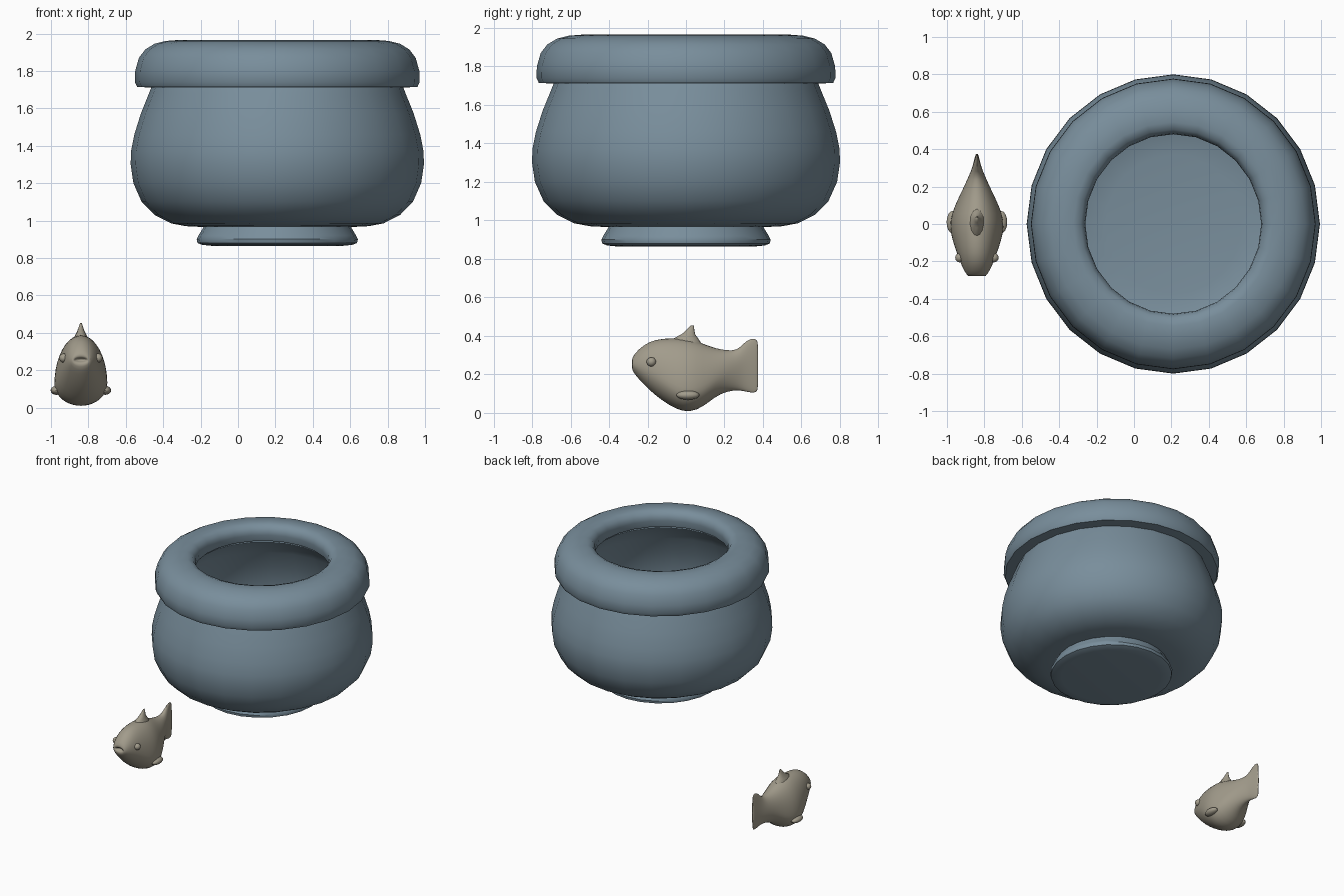
import bpy, bmesh, math
from mathutils import Vector

if "Cube" in bpy.data.objects:
    bpy.data.objects.remove(bpy.data.objects["Cube"])


def material(name, rgb):
    m = bpy.data.materials.new(name)
    m.diffuse_color = (*rgb, 1)
    m.use_nodes = True
    m.node_tree.nodes["Principled BSDF"].inputs["Base Color"].default_value = m.diffuse_color
    return m


BLUE = material("blue_grey", (0.19, 0.27, 0.33))
TAN = material("tan", (0.36, 0.33, 0.26))


def finish(name, bm, mat, angle=40):
    bmesh.ops.recalc_face_normals(bm, faces=bm.faces)
    me = bpy.data.meshes.new(name)
    bm.to_mesh(me)
    bm.free()
    me.materials.append(mat)
    ob = bpy.data.objects.new(name, me)
    bpy.context.collection.objects.link(ob)
    bpy.ops.object.select_all(action='DESELECT')
    ob.select_set(True)
    bpy.context.view_layer.objects.active = ob
    bpy.ops.object.shade_smooth_by_angle(angle=math.radians(angle))
    return ob


def skin(bm, rings, cap_ends=False, closed=False):
    """Bridge a list of equal-length vertex loops."""
    n = len(rings[0])
    pairs = list(zip(rings, rings[1:])) + ([(rings[-1], rings[0])] if closed else [])
    for a, b in pairs:
        for i in range(n):
            j = (i + 1) % n
            bm.faces.new((a[i], a[j], b[j], b[i]))
    if cap_ends:
        bm.faces.new(rings[0])
        bm.faces.new(rings[-1])


def lathe(name, profile, mat, closed=False, sides=24):
    bm = bmesh.new()
    rings = []
    for r, z in profile:
        rings.append([bm.verts.new((0.21 + 0.98 * r * math.cos(2 * math.pi * i / sides),
                                    r * math.sin(2 * math.pi * i / sides), z))
                      for i in range(sides)])
    skin(bm, rings, cap_ends=not closed, closed=closed)
    return finish(name, bm, mat)


# Bowl: outer wall up, over the lip, inner wall down to the floor
lathe("bowl", [
    (0.40, 0.965), (0.50, 0.97), (0.58, 0.985), (0.67, 1.03), (0.74, 1.10), (0.785, 1.20),
    (0.80, 1.30), (0.798, 1.37), (0.78, 1.46), (0.745, 1.57), (0.70, 1.68), (0.66, 1.78),
    (0.62, 1.83), (0.52, 1.84), (0.51, 1.82), (0.58, 1.79), (0.64, 1.68), (0.70, 1.54),
    (0.74, 1.38), (0.74, 1.28), (0.70, 1.16), (0.62, 1.07), (0.52, 1.02), (0.37, 1.0)], BLUE)

# Foot ring
lathe("foot", [(0.40, 0.975), (0.405, 0.96), (0.43, 0.92), (0.44, 0.90), (0.435, 0.88),
               (0.41, 0.87), (0.36, 0.865)], BLUE)

# Rolled rim overhanging the bowl
lathe("rim", [
    (0.48, 1.89), (0.485, 1.92), (0.505, 1.95), (0.545, 1.965), (0.61, 1.96), (0.67, 1.945),
    (0.72, 1.915), (0.755, 1.87), (0.775, 1.80), (0.777, 1.74), (0.765, 1.715),
    (0.68, 1.71), (0.66, 1.76), (0.60, 1.82), (0.49, 1.84)], BLUE, closed=True)

# Fish body with tail: (y, bottom z, top z, widest z, half width)
FX = -0.84
stations = [
    (-0.255, 0.248, 0.262, 0.255, 0.022), (-0.278, 0.243, 0.267, 0.255, 0.036),
    (-0.283, 0.222, 0.285, 0.25, 0.046), (-0.25, 0.180, 0.33, 0.25, 0.070),
    (-0.19, 0.115, 0.375, 0.23, 0.096), (-0.12, 0.060, 0.390, 0.18, 0.121),
    (-0.05, 0.016, 0.392, 0.13, 0.143), (0.02, 0.000, 0.388, 0.12, 0.146),
    (0.09, 0.030, 0.363, 0.13, 0.123), (0.15, 0.082, 0.338, 0.18, 0.094),
    (0.21, 0.110, 0.326, 0.22, 0.065), (0.265, 0.117, 0.325, 0.23, 0.040),
    (0.30, 0.112, 0.365, 0.24, 0.026), (0.34, 0.102, 0.393, 0.24, 0.015),
    (0.37, 0.105, 0.383, 0.24, 0.008), (0.375, 0.13, 0.36, 0.24, 0.004)]
bm = bmesh.new()
rings = []
for y, zb, zt, zm, w in stations:
    ring = []
    for i in range(20):
        a = 2 * math.pi * i / 20
        s = math.sin(a)
        ring.append(bm.verts.new((FX + w * math.cos(a), y,
                                  zm + s * ((zt - zm) if s > 0 else (zm - zb)))))
    rings.append(ring)
skin(bm, rings, cap_ends=True)
fish = finish("fish_body", bm, TAN, 80)
fish.modifiers.new("smooth", 'SUBSURF').levels = 1

# Dorsal fin: shrinking oval sections leaning backwards (z, y centre, half length, half width)
bm = bmesh.new()
rings = [[bm.verts.new((FX + w * math.cos(math.pi * i / 6), yc + l * math.sin(math.pi * i / 6), z))
          for i in range(12)]
         for z, yc, l, w in [(0.355, 0.0, 0.085, 0.045), (0.388, 0.0, 0.062, 0.03),
                             (0.41, 0.013, 0.034, 0.019), (0.435, 0.025, 0.018, 0.010),
                             (0.453, 0.032, 0.009, 0.004)]]
skin(bm, rings, cap_ends=True)
finish("dorsal_fin", bm, TAN, 70)

# Eyes and small side fins, mirrored left and right
for side, label in ((-1, "left"), (1, "right")):
    for part, pos, size in (("eye", (0.092, -0.18, 0.265), (0.024, 0.025, 0.024)),
                            ("side_fin", (0.130, 0.01, 0.092), (0.032, 0.06, 0.024))):
        bm = bmesh.new()
        bmesh.ops.create_uvsphere(bm, u_segments=16, v_segments=10, radius=1)
        for v in bm.verts:
            v.co = Vector((FX + side * (pos[0] + v.co.x * size[0]),
                           pos[1] + v.co.y * size[1], pos[2] + v.co.z * size[2]))
        finish(f"{label}_{part}", bm, TAN)
